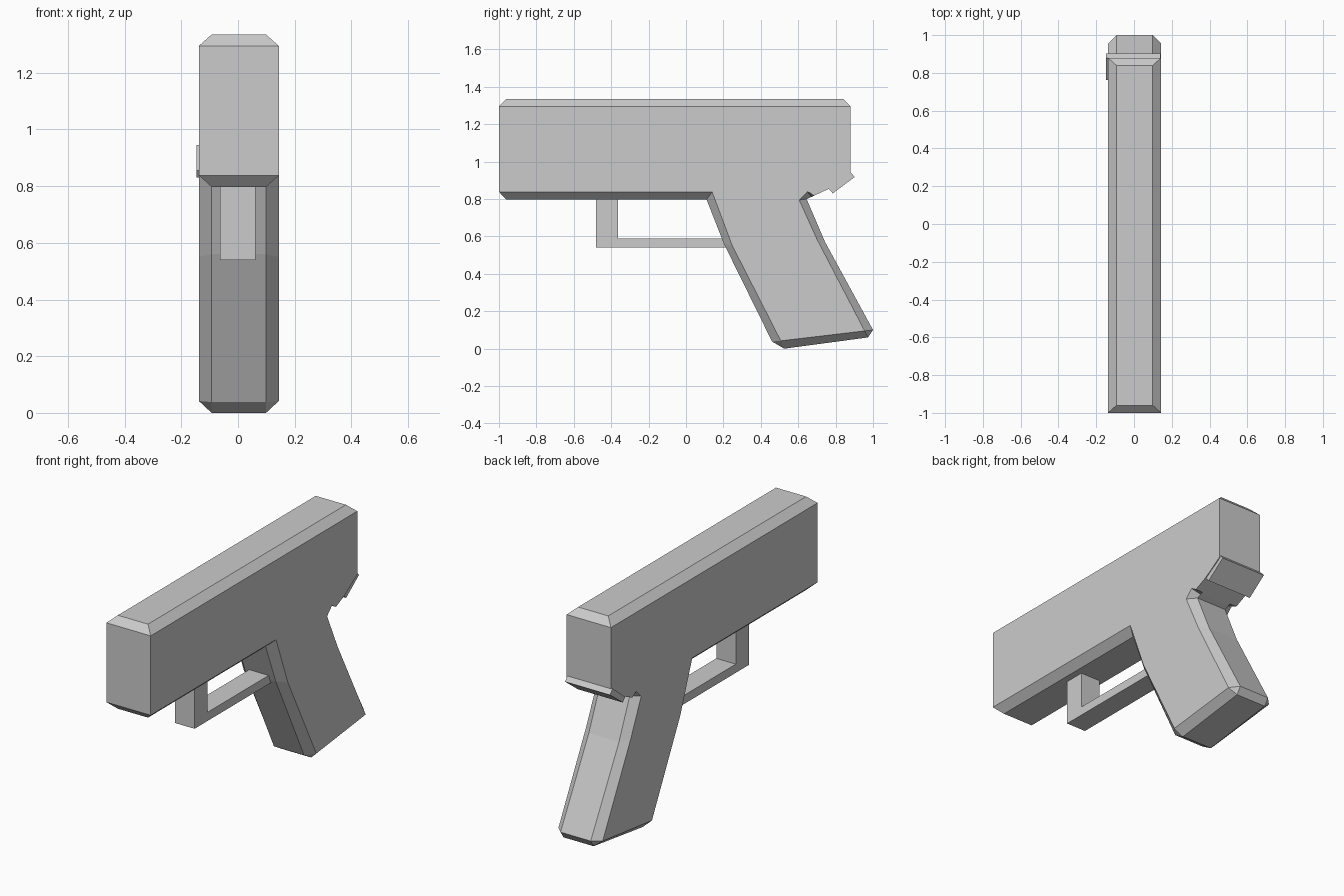
import bpy, bmesh

if "Cube" in bpy.data.objects:
    bpy.data.objects.remove(bpy.data.objects["Cube"])

CX, HALF, INNER = 0.003, 0.141, 0.096   # body centre, outer half width, half width inside chamfers


def finish(bm, name):
    bmesh.ops.remove_doubles(bm, verts=bm.verts[:], dist=0.0005)
    bmesh.ops.dissolve_degenerate(bm, edges=bm.edges[:], dist=0.0005)
    bmesh.ops.recalc_face_normals(bm, faces=bm.faces[:])
    bmesh.ops.dissolve_limit(bm, angle_limit=0.01, verts=bm.verts[:], edges=bm.edges[:])
    mesh = bpy.data.meshes.new(name)
    bm.to_mesh(mesh)
    bm.free()
    obj = bpy.data.objects.new(name, mesh)
    bpy.context.collection.objects.link(obj)
    return obj


def loft(name, loops):
    """Skin matching (y, z) outlines placed at successive x positions, then cap both ends."""
    bm = bmesh.new()
    rings = [[bm.verts.new((x, y, z)) for y, z in pts] for x, pts in loops]
    n = len(rings[0])
    for a, b in zip(rings, rings[1:]):
        for i in range(n):
            j = (i + 1) % n
            bm.faces.new((a[i], a[j], b[j], b[i]))
    bm.faces.new(rings[0])
    bm.faces.new(rings[-1][::-1])
    return finish(bm, name)


# Body: each pair is (side face outline, centre outline); equal points mean no chamfer
pairs = [
    ((-1, 1.295), (-1, 1.295)), ((-1, 1.295), (-.96, 1.335)),
    ((.88, 1.295), (.84, 1.335)), ((.88, 1.295), (.88, 1.295)),
    ((.88, .93), (.88, .93)), ((.765, .855), (.765, .855)),
    ((.685, .818), (.685, .818)), ((.65, .84), (.67, .811)),
    ((.605, .795), (.645, .80)), ((.70, .585), (.742, .573)),
    ((.955, .095), (1.0, .10)), ((.955, .095), (.973, .06)),
    ((.507, .042), (.525, 0)), ((.507, .042), (.46, .038)),
    ((.248, .55), (.203, .56)), ((.14, .838), (.11, .797)),
    ((-1, .838), (-.96, .797)), ((-1, .838), (-1, .838)),
]
side = [p[0] for p in pairs]
centre = [p[1] for p in pairs]
loft("body", [(CX - HALF, side), (CX - INNER, centre), (CX + INNER, centre), (CX + HALF, side)])

# Trigger guard
guard = [(-.482, .82), (-.482, .54), (.235, .54), (.235, .59), (-.363, .59), (-.363, .82)]
loft("trigger_guard", [(-.063, guard), (.061, guard)])

# Rear plate under the back end, slightly proud on the left
plate = [(.763, .855), (.785, .83), (.902, .918), (.878, .945)]
loft("rear_plate", [(-.147, plate), (.139, plate)])
